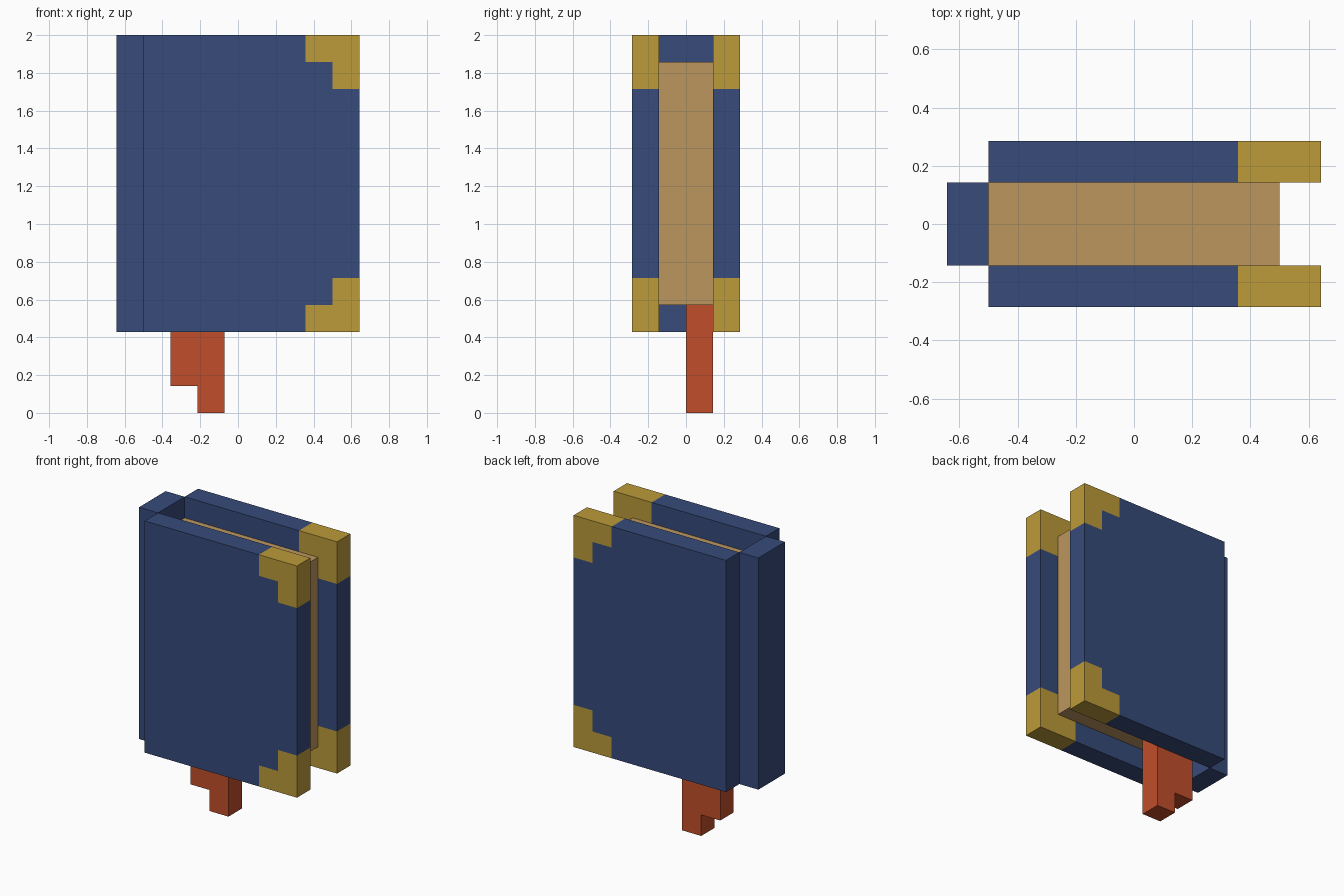
import bpy
import bmesh
from mathutils import Vector

U = 1 / 7  # one block of the model

cube = bpy.data.objects.get("Cube")
if cube:
    bpy.data.objects.remove(cube, do_unlink=True)


def material(name, rgb):
    mat = bpy.data.materials.new(name)
    mat.use_nodes = True
    mat.diffuse_color = (*rgb, 1)
    mat.node_tree.nodes["Principled BSDF"].inputs["Base Color"].default_value = (*rgb, 1)
    return mat


navy = material("navy cover", (0.038, 0.069, 0.195))
gold = material("gold corner", (0.503, 0.328, 0.042))
paper = material("tan paper", (0.503, 0.305, 0.114))
red = material("red ribbon", (0.527, 0.076, 0.024))


def extruded(name, outline, y0, y1, mats):
    """Extrude an x-z outline (in blocks) from y0 to y1."""
    bm = bmesh.new()
    face = bm.faces.new([bm.verts.new((x * U, y0 * U, z * U)) for x, z in outline])
    moved = bmesh.ops.extrude_face_region(bm, geom=[face])["geom"]
    bmesh.ops.translate(bm, vec=(0, (y1 - y0) * U, 0),
                        verts=[v for v in moved if isinstance(v, bmesh.types.BMVert)])
    bmesh.ops.recalc_face_normals(bm, faces=bm.faces)
    mesh = bpy.data.meshes.new(name)
    bm.to_mesh(mesh)
    bm.free()
    for mat in mats:
        mesh.materials.append(mat)
    obj = bpy.data.objects.new(name, mesh)
    bpy.context.collection.objects.link(obj)
    return obj


def rect(x0, x1, z0, z1):
    return [(x0, z0), (x1, z0), (x1, z1), (x0, z1)]


def gild_corners(obj):
    """Cut the board along the corner guards and paint the L-shaped guards gold."""
    bm = bmesh.new()
    bm.from_mesh(obj.data)
    cuts = [(Vector((1, 0, 0)), d) for d in (2.5, 3.5)]
    cuts += [(Vector((0, 0, 1)), d) for d in (4, 5, 12, 13)]
    for normal, d in cuts:
        bmesh.ops.bisect_plane(bm, geom=bm.verts[:] + bm.edges[:] + bm.faces[:],
                               plane_co=normal * d * U, plane_no=normal)
    for f in bm.faces:
        c = f.calc_center_median() / U
        from_edge = 4.5 - c.x
        from_end = min(c.z - 3, 14 - c.z)
        if from_edge < 2 and from_end < 2 and min(from_edge, from_end) < 1:
            f.material_index = 1
    bm.to_mesh(obj.data)
    bm.free()


# Cover boards with gold corner guards
for name, y0 in (("front_cover", -2), ("back_cover", 1)):
    gild_corners(extruded(name, rect(-3.5, 4.5, 3, 14), y0, y0 + 1, [navy, gold]))

# Spine and page block
extruded("spine", rect(-4.5, -3.5, 3, 14), -1, 1, [navy])
extruded("pages", rect(-3.5, 3.5, 4, 13), -1, 1, [paper])

# Ribbon bookmark with a stepped end
extruded("bookmark", [(-2.5, 1), (-1.5, 1), (-1.5, 0), (-0.5, 0), (-0.5, 4), (-2.5, 4)],
         0, 1, [red])
